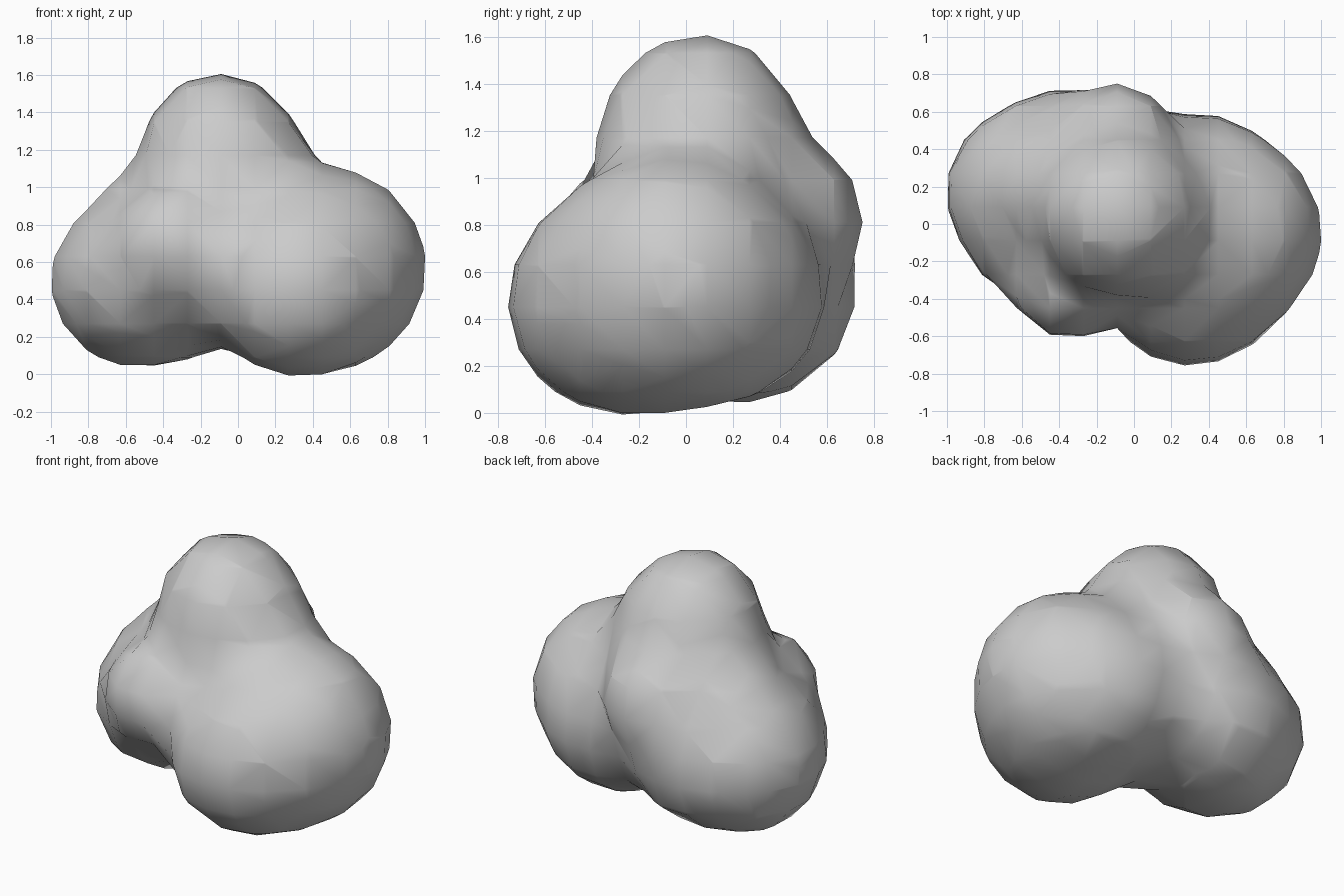
import bpy

cube = bpy.data.objects.get("Cube")
if cube:
    bpy.data.objects.remove(cube)

clay = bpy.data.materials.new("light grey")
clay.use_nodes = True
GREY = (0.6, 0.6, 0.6, 1)
clay.diffuse_color = GREY
clay.node_tree.nodes["Principled BSDF"].inputs["Base Color"].default_value = GREY

# Lobes: centre and visible radius
lobes = [
    ((0.465, -0.05, 0.565), 0.54),  # large lobe on the left
    ((0.28, -0.32, 0.46), 0.43),    # its forward bulge
    ((0.30, 0.20, 0.48), 0.37),     # its rear bulge
    ((-0.10, 0.06, 1.205), 0.40),   # top lobe
    ((-0.03, 0.06, 0.95), 0.42),    # neck
    ((-0.05, 0.05, 0.57), 0.40),    # core
    ((-0.54, 0.17, 0.50), 0.465),   # lobe on the right
    ((-0.50, -0.08, 0.50), 0.32),   # its forward bulge
    ((-0.38, 0.18, 0.84), 0.32),    # its shoulder
    ((-0.30, 0.35, 0.50), 0.36),    # its rear bulge
    ((-0.10, 0.44, 0.83), 0.31),    # upper rear bulge
    ((-0.35, -0.32, 0.71), 0.30),   # small front lobe
]

# Soft blending of the lobes
STIFF, THRESHOLD = 3.0, 0.6
reach = (1 - (THRESHOLD / STIFF) ** (1 / 3)) ** 0.5
ball = bpy.data.metaballs.new("lobes")
ball.resolution = ball.render_resolution = 0.18
ball.threshold = THRESHOLD
for centre, radius in lobes:
    element = ball.elements.new(type='BALL')
    element.co = centre
    element.radius = radius / reach
    element.stiffness = STIFF
source = bpy.data.objects.new("lobes", ball)
bpy.context.collection.objects.link(source)
bpy.context.view_layer.update()

# Turn the blend into a smooth mesh
graph = bpy.context.evaluated_depsgraph_get()
mesh = bpy.data.meshes.new_from_object(source.evaluated_get(graph))
bpy.data.objects.remove(source)
blob = bpy.data.objects.new("blob_body", mesh)
bpy.context.collection.objects.link(blob)
mesh.materials.clear()
mesh.materials.append(clay)
mesh.shade_smooth()
